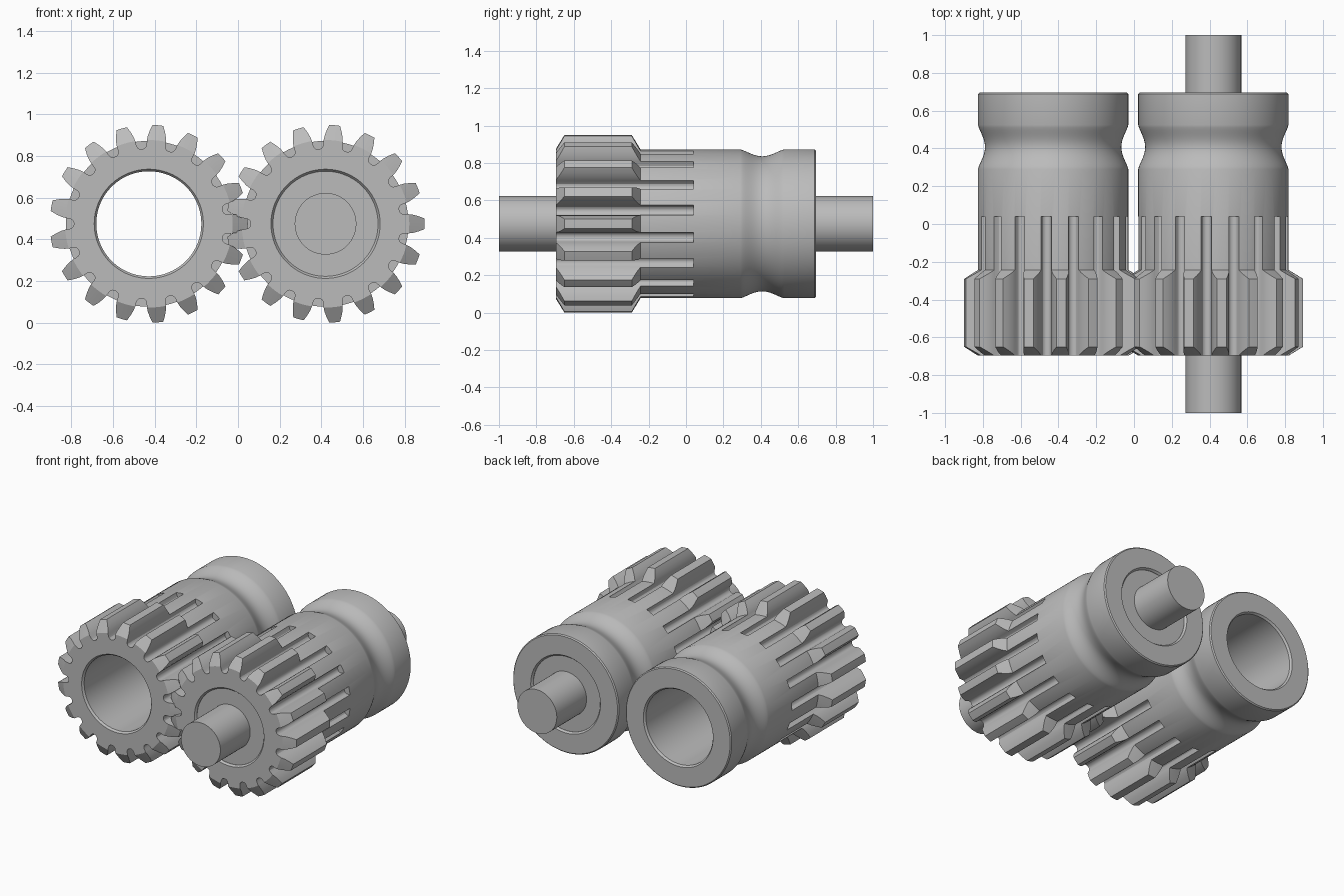
import bpy, bmesh
from math import sin, cos, pi

cube = bpy.data.objects.get("Cube")
if cube:
    bpy.data.objects.remove(cube)

TEETH = 17
AXIS_Z = 0.475
LEFT_X, RIGHT_X = 0.42, -0.428

steel = bpy.data.materials.new("steel_grey")
steel.use_nodes = True
grey = (0.5, 0.5, 0.5, 1)
steel.diffuse_color = grey
steel.node_tree.nodes["Principled BSDF"].inputs["Base Color"].default_value = grey


def finish(bm, name, x):
    bmesh.ops.recalc_face_normals(bm, faces=bm.faces)
    mesh = bpy.data.meshes.new(name)
    bm.to_mesh(mesh)
    bm.free()
    mesh.materials.append(steel)
    ob = bpy.data.objects.new(name, mesh)
    ob.location = (x, 0, AXIS_Z)
    bpy.context.collection.objects.link(ob)
    return ob


def select(ob):
    bpy.ops.object.select_all(action='DESELECT')
    ob.select_set(True)
    bpy.context.view_layer.objects.active = ob


def lathe(name, profile, x, closed, segments=102):
    """Revolve (y, radius) points about the y axis; open profiles get end caps."""
    bm = bmesh.new()
    rings = []
    for y, r in profile:
        rings.append([bm.verts.new((r * cos(2 * pi * i / segments), y,
                                    r * sin(2 * pi * i / segments))) for i in range(segments)])
    pairs = list(zip(rings, rings[1:]))
    if closed:
        pairs.append((rings[-1], rings[0]))
    else:
        bm.faces.new(rings[0])
        bm.faces.new(rings[-1])
    for a, b in pairs:
        for i in range(segments):
            j = (i + 1) % segments
            bm.faces.new((a[i], a[j], b[j], b[i]))
    return finish(bm, name, x)


def gap_cutter(x):
    """Tooth gaps with rounded roots, cut from the front to the middle of the sleeve."""
    # (radius, half width) along one flank of a gap, from root to beyond the tip
    flank = [(0.36, 0.006), (0.363, 0.014), (0.37, 0.021), (0.382, 0.025), (0.40, 0.028),
             (0.42, 0.034), (0.445, 0.046), (0.465, 0.058), (0.477, 0.066), (0.50, 0.074)]
    outline = flank + [(r, -w) for r, w in reversed(flank)]
    bm = bmesh.new()
    for k in range(TEETH):
        a = 2 * pi * (k + 0.5) / TEETH
        ends = [[bm.verts.new((r * cos(a) - w * sin(a), y, r * sin(a) + w * cos(a)))
                 for r, w in outline] for y in (-0.8, 0.04)]
        for end in ends:
            bm.faces.new(end)
        for i in range(len(outline)):
            j = (i + 1) % len(outline)
            bm.faces.new((ends[0][i], ends[0][j], ends[1][j], ends[1][i]))
    cutter = finish(bm, "gap_cutter", x)
    cutter.hide_render = True
    return cutter


# Sleeve profile: chamfered tooth blank, plain barrel, concave waist, rim and bore
STEPS = 16
waist = [(0.29 + 0.235 * i / STEPS, 0.398 - 0.037 * max(0, sin(pi * i / STEPS)) ** 1.3)
         for i in range(STEPS + 1)]
sleeve = ([(-0.695, 0.402), (-0.65, 0.475), (-0.29, 0.475), (-0.243, 0.398)] + waist +
          [(0.688, 0.398), (0.695, 0.391), (0.695, 0.262), (0.682, 0.252),
           (-0.682, 0.252), (-0.695, 0.262)])


def gear_sleeve(name, x):
    gear = lathe(name, sleeve, x, True)
    cutter = gap_cutter(x)
    mod = gear.modifiers.new("tooth_gaps", 'BOOLEAN')
    mod.operation = 'DIFFERENCE'
    mod.solver = 'EXACT'
    mod.object = cutter
    select(gear)
    bpy.ops.object.modifier_apply(modifier=mod.name)
    bpy.data.objects.remove(cutter)
    return gear


# Meshing pair of gears; only the left one carries a shaft and bearing plug
parts = [
    gear_sleeve("left_gear", LEFT_X),
    gear_sleeve("right_gear", RIGHT_X),
    lathe("bearing_plug", [(-0.68, 0.2525), (0.68, 0.2525)], LEFT_X, False),
    lathe("shaft", [(-1, 0.148), (1, 0.148)], LEFT_X, False, 64),
]
for part in parts:
    select(part)
    bpy.ops.object.shade_smooth_by_angle(angle=pi / 7)
